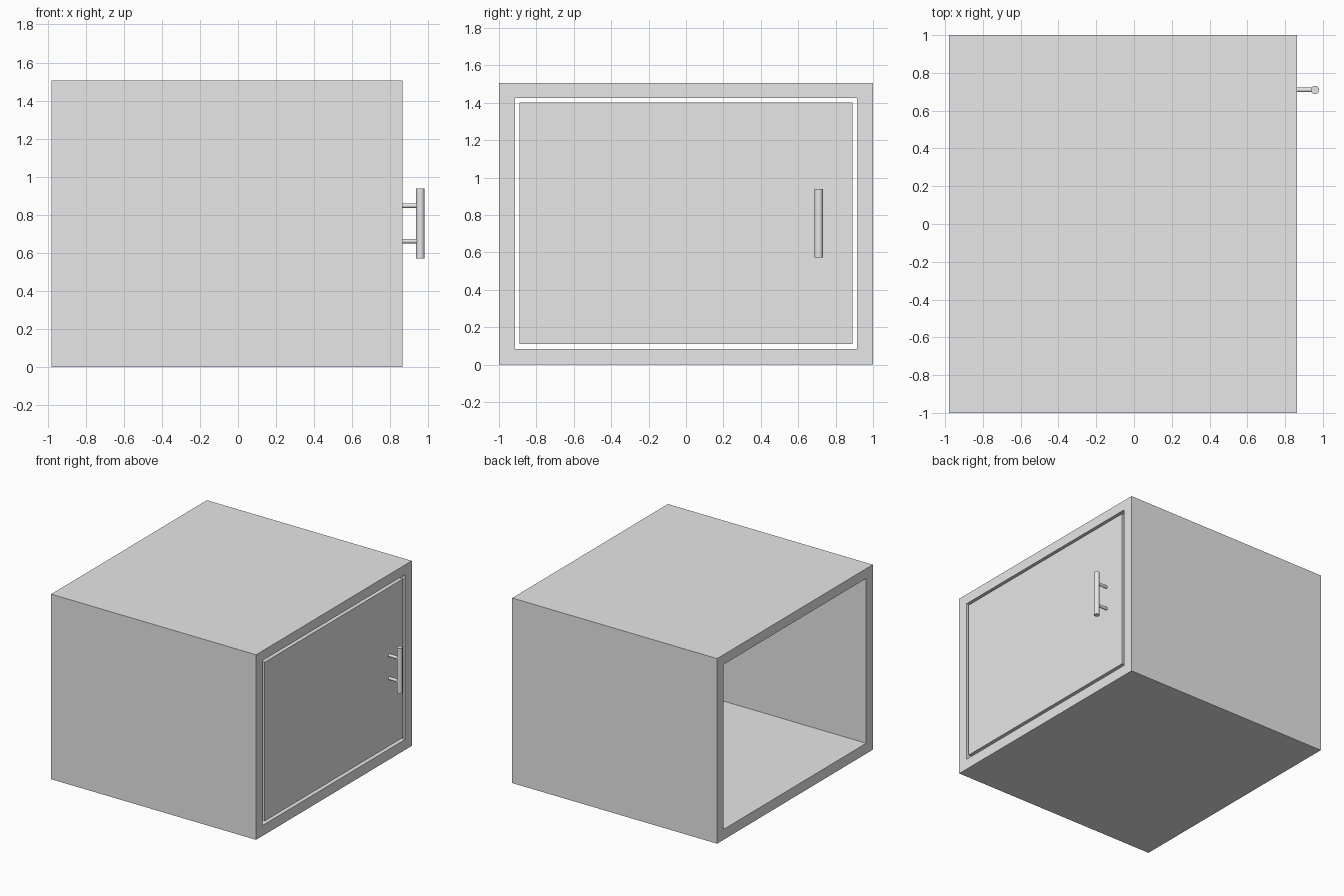
import bpy
import math
from mathutils import Matrix

if "Cube" in bpy.data.objects:
    bpy.data.objects.remove(bpy.data.objects["Cube"])

# One plain grey for every part
grey = bpy.data.materials.new("plain_grey")
grey.use_nodes = True
colour = (0.8, 0.8, 0.8, 1)
grey.diffuse_color = colour
grey.node_tree.nodes["Principled BSDF"].inputs["Base Color"].default_value = colour


def profile_ring(y, z0, z1):
    return [(-y, z0), (y, z0), (y, z1), (-y, z1)]


def finish(name, verts, faces):
    mesh = bpy.data.meshes.new(name)
    mesh.from_pydata(verts, [], faces)
    mesh.materials.append(grey)
    obj = bpy.data.objects.new(name, mesh)
    bpy.context.collection.objects.link(obj)
    return obj


def box(name, x0, x1, y, z0, z1):
    bpy.ops.mesh.primitive_cube_add(size=1, location=((x0 + x1) / 2, 0, (z0 + z1) / 2))
    obj = bpy.context.object
    obj.name = name
    obj.scale = (x1 - x0, 2 * y, z1 - z0)
    bpy.ops.object.transform_apply(location=False, rotation=False, scale=True)
    obj.data.materials.append(grey)


def rod(name, radius, length, location, rotation=(0, 0, 0), sides=32):
    bpy.ops.mesh.primitive_cylinder_add(vertices=sides, radius=radius, depth=length,
                                        location=location, rotation=rotation)
    obj = bpy.context.object
    obj.name = name
    obj.data.materials.append(grey)
    bpy.ops.object.shade_smooth_by_angle(angle=math.radians(40))


# Cabinet shell: a rectangular tube, open at both ends
back, front = -0.98, 0.863
outer, inner = profile_ring(1.0, 0, 1.505), profile_ring(0.915, 0.085, 1.425)
verts = [(x, y, z) for x in (back, front) for ring in (outer, inner) for y, z in ring]
faces = []
for i in range(4):
    j = (i + 1) % 4
    faces += [(i, j, 8 + j, 8 + i),             # outside wall
              (4 + j, 4 + i, 12 + i, 12 + j),   # inside wall
              (j, i, 4 + i, 4 + j),             # open end rim
              (8 + i, 8 + j, 12 + j, 12 + i)]   # door end rim
shell = finish("cabinet_shell", verts, faces)
shell.data.transform(Matrix.Identity(4))

# Door panel, set flush in the opening with a thin gap all round
box("door_panel", front - 0.08, front, 0.89, 0.11, 1.402)

# Bar handle on two posts
rod("handle_bar", 0.022, 0.366, (0.958, 0.71, 0.755))
for label, z in (("upper", 0.848), ("lower", 0.662)):
    rod("handle_post_" + label, 0.012, 0.1, (0.906, 0.71, z), (0, math.pi / 2, 0))
